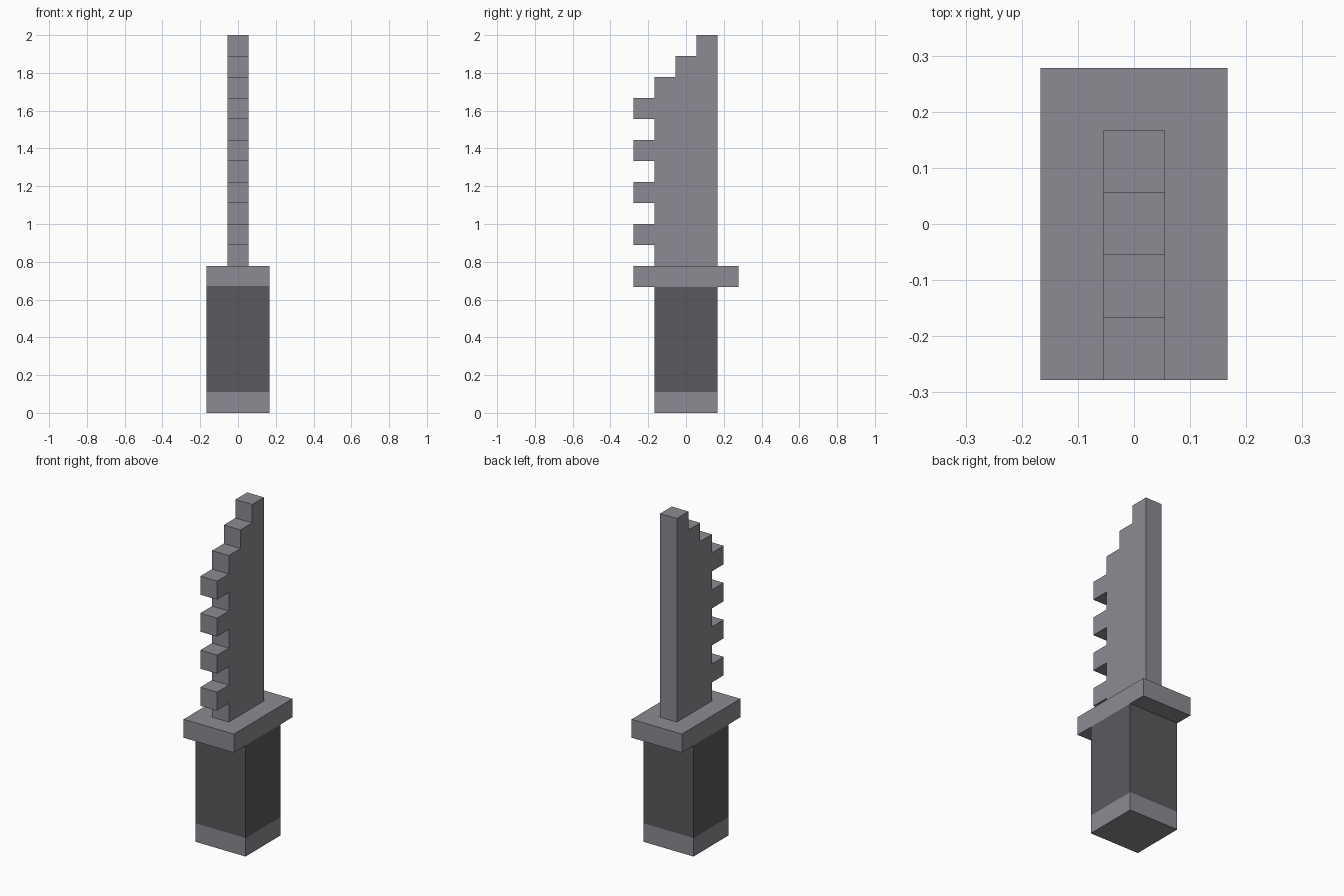
import bpy
import bmesh

cube = bpy.data.objects.get("Cube")
if cube:
    bpy.data.objects.remove(cube, do_unlink=True)

U = 1 / 9  # one block of the grid the knife is built on


def make_material(name, rgb):
    mat = bpy.data.materials.new(name)
    mat.use_nodes = True
    color = (*rgb, 1.0)
    mat.diffuse_color = color
    bsdf = next(n for n in mat.node_tree.nodes if n.type == 'BSDF_PRINCIPLED')
    bsdf.inputs["Base Color"].default_value = color
    return mat


steel = make_material("steel grey", (0.258, 0.258, 0.287))
dark = make_material("dark grip grey", (0.102, 0.100, 0.112))


def extrude_profile(name, profile, half_width, mat):
    """Extrude a (y, z) outline, given in blocks, evenly along x."""
    bm = bmesh.new()
    face = bm.faces.new([bm.verts.new((-half_width * U, y * U, z * U)) for y, z in profile])
    side = bmesh.ops.extrude_face_region(bm, geom=[face])
    verts = [v for v in side["geom"] if isinstance(v, bmesh.types.BMVert)]
    bmesh.ops.translate(bm, verts=verts, vec=(2 * half_width * U, 0, 0))
    bmesh.ops.recalc_face_normals(bm, faces=bm.faces)
    mesh = bpy.data.meshes.new(name)
    bm.to_mesh(mesh)
    bm.free()
    mesh.materials.append(mat)
    obj = bpy.data.objects.new(name, mesh)
    bpy.context.collection.objects.link(obj)
    return obj


def block(name, half_depth, z0, z1, mat):
    d = half_depth
    return extrude_profile(name, [(-d, z0), (d, z0), (d, z1), (-d, z1)], 1.5, mat)


# Handle
block("pommel", 1.5, 0, 1, steel)
block("grip", 1.5, 1, 6, dark)
block("guard", 2.5, 6, 7, steel)

# Blade: straight spine, stepped tip, four square teeth on the front edge
outline = [(-1.5, 7), (1.5, 7), (1.5, 18), (0.5, 18), (0.5, 17),
           (-0.5, 17), (-0.5, 16), (-1.5, 16)]
for z in (14, 12, 10, 8):
    outline += [(-1.5, z + 1), (-2.5, z + 1), (-2.5, z), (-1.5, z)]
extrude_profile("serrated_blade", outline, 0.5, steel)
